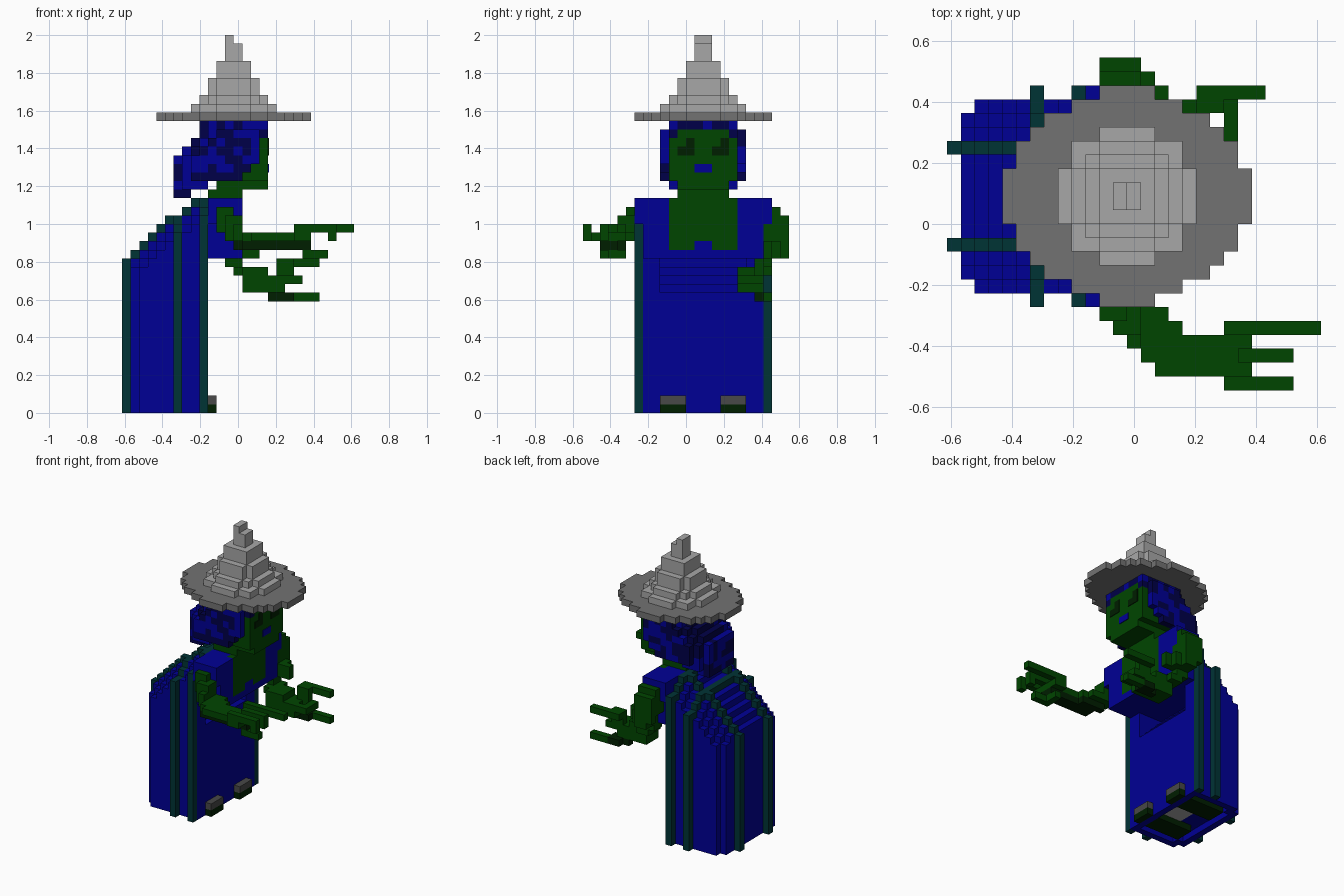
import bpy, bmesh, random
from mathutils import Vector

if "Cube" in bpy.data.objects:
    bpy.data.objects.remove(bpy.data.objects["Cube"])

random.seed(4)
V = 1 / 22                                # size of one block
ORIGIN = Vector((-13.5 * V, -12 * V, 0))  # corner of the block grid

COLOURS = {
    "blue": (0.0, 0.0, 0.3), "dark_blue": (0.0, 0.0, 0.065),
    "green": (0.0, 0.06, 0.0), "dark_green": (0.0, 0.013, 0.0),
    "teal": (0.0, 0.033, 0.036), "light_grey": (0.39, 0.39, 0.39),
    "mid_grey": (0.17, 0.17, 0.17), "shoe_grey": (0.065, 0.065, 0.065),
}
MATS = {}
for name, rgb in COLOURS.items():
    m = bpy.data.materials.new(name)
    m.use_nodes = True
    m.diffuse_color = (*rgb, 1)
    bsdf = m.node_tree.nodes["Principled BSDF"]
    bsdf.inputs["Base Color"].default_value = (*rgb, 1)
    bsdf.inputs["Roughness"].default_value = 1.0
    bsdf.inputs["Specular IOR Level"].default_value = 0.0
    MATS[name] = m


def part(name, boxes, *colours):
    """One object made of grid boxes (x0, x1, y0, y1, z0, z1[, material slot])."""
    bm = bmesh.new()
    for b in boxes:
        lo, hi = Vector(b[0:6:2]), Vector(b[1:6:2])
        verts = bmesh.ops.create_cube(bm, size=1)["verts"]
        for v in verts:
            v.co = ORIGIN + V * ((lo + hi) / 2 + v.co * (hi - lo))
        for f in {f for v in verts for f in v.link_faces}:
            f.material_index = b[6] if len(b) > 6 else 0
    mesh = bpy.data.meshes.new(name)
    bm.to_mesh(mesh)
    bm.free()
    for c in colours:
        mesh.materials.append(MATS[c])
    obj = bpy.data.objects.new(name, mesh)
    bpy.context.collection.objects.link(obj)
    return obj


def disc(halves, z0, z1):
    """Stepped round slab; halves are row half-widths from the centre outwards."""
    out = []
    for d, h in enumerate(halves):
        out.append((13 - h, 13 + h, 14 + d, 15 + d, z0, z1))
        out.append((13 - h, 13 + h, 13 - d, 14 - d, z0, z1))
    return out


# Hat
part("hat_brim", disc([9, 9, 8, 8, 7, 6, 4, 2], 34, 35), "mid_grey")
cone = disc([5, 5, 4, 4, 2], 35, 36) + disc([4, 4, 3, 2], 36, 37)
cone += disc([3, 3, 2], 37, 39) + disc([2, 2], 39, 41)
cone += [(12, 14, 13, 15, 41, 43), (12, 13, 13, 15, 43, 44)]
part("hat_cone", cone, "light_grey")

# Head, neck and face plates
part("head", [(10, 17, 10, 18, 27, 32), (10, 17, 11, 17, 32, 33),
              (11, 17, 11, 17, 26, 27), (10, 14, 11, 17, 24, 26)], "green")
F = 17.1
part("eyes", [(17, F, 11, 13, 30, 31), (17, F, 12, 13, 31, 32),
              (17, F, 15, 17, 30, 31), (17, F, 16, 17, 31, 32)], "dark_green")
part("mouth", [(17, F, 13, 15, 28, 29)], "blue")

# Mottled hair: per layer z, back x, front x, y margin
layers = [(33, 9, 17, 1), (32, 9, 17, 0), (31, 8, 16, 0), (30, 7, 16, 0), (29, 6, 16, 0),
          (28, 6, 15, 0), (27, 6, 14, 0), (26, 6, 11, 1), (25, 6, 8, 2)]
hair = []
for z, back, front, margin in layers:
    for x in range(back, front):
        inset = max(margin, 2 - (x - back), 1 if x == 16 else 0)
        for y in range(9 + inset, 19 - inset):
            in_head = x >= 10 and 10 <= y < 18 and z < 32
            in_brow = x >= 10 and 11 <= y < 17 and z == 32
            if not (in_head or in_brow):
                hair.append((x, x + 1, y, y + 1, z, z + 1, int(random.random() < 0.5)))
part("hair", hair, "blue", "dark_blue")

# Cape: columns under a stepped, rounded back
RIDGE = [18, 19, 20, 21, 22, 23, 23, 24, 25, 25]


def cape_top(x, y):
    d = min(y - 7, 20 - y)
    return RIDGE[x] - 1 - max(0, 2 - d)


cape, stripes = [], []
for x in range(1, 10):
    lo, hi = (8, 20) if x == 1 else (7, 21)
    for y in range(lo, hi):
        rim = x in (1, 9) or y in (lo, hi - 1) or (x == 2 and y in (8, 19))
        # the front is hollowed in steps between the skirt and the bodice
        hollow = 23 - x if x >= 6 and 9 <= y < 19 else 18
        cape.append((x, x + 1, y, y + 1, 0 if rim else 1, min(hollow, cape_top(x, y))))
        if cape_top(x, y) > 18:
            cape.append((x, x + 1, y, y + 1, 18, cape_top(x, y)))
        # raised bands over the back, and across the sides
        if y in (10, 17) or x in (6, 9):
            stripes.append((x, x + 1, y, y + 1, cape_top(x, y), cape_top(x, y) + 1))
part("cape", cape, "blue")
for y in (10, 17):
    stripes.append((0, 1, y, y + 1, 0, 18))
for x in (6, 9):
    for y, inner in ((6, 7), (21, 20)):
        stripes.append((x, x + 1, y, y + 1, 0, cape_top(x, inner) + 1))
part("cape_stripes", stripes, "teal")
part("skirt_lining", [(5, 9, 12, 16, 0.9, 1)], "light_grey")

# Bodice with a low neckline
part("bodice", [(10, 13, 6, 22, 22, 25), (10, 13, 7, 21, 18, 22),
                (13, 14, 6, 10, 22, 25), (13, 14, 18, 22, 22, 25),
                (13, 14, 7, 10, 18, 22), (13, 14, 18, 21, 18, 22),
                (13, 14, 10, 18, 18, 19), (13, 14, 13, 15, 19, 20)], "blue")
part("chest", [(13, 14, 10, 13, 19, 25), (13, 14, 15, 18, 19, 25),
               (13, 14, 13, 15, 20, 25)], "green")

# Shoes: a toe cap in front of the skirt and a long sole under it
for side, y in (("right", 9), ("left", 16)):
    part(side + "_shoe", [(10, 11, y, y + 3, 1, 2, 0), (10, 11, y, y + 3, 0, 1, 1),
                          (3, 9, y, y + 3, 0, 1, 1)], "shoe_grey", "dark_green")

# Right arm, raised and reaching forward
part("right_arm", [(11, 13, 5, 6, 23, 24), (11, 14, 5, 6, 21, 23), (12, 16, 5, 6, 20, 21),
                   (12, 14, 4, 5, 21, 23), (12, 17, 4, 5, 20, 21), (13, 17, 4, 5, 19, 20, 1),
                   (13, 14, 3, 4, 21, 22), (13, 17, 3, 4, 20, 21),
                   (14, 17, 2, 3, 20, 21), (17, 22, 1, 4, 20, 21), (15, 17, 1, 2, 20, 21),
                   (14, 22, 2, 4, 19, 20, 1)], "green", "dark_green")
part("right_fingers", [(20, 27, 4, 5, 21, 22), (20, 22, 4, 5, 20, 21),
                       (21, 25, 2, 3, 21, 22), (24, 25, 2, 3, 20, 21),
                       (20, 25, 0, 1, 21, 22), (20, 22, 0, 1, 20, 21),
                       (24, 25, 0, 1, 20, 21),
                       (21, 22, 2, 5, 18, 19), (22, 24, 2, 3, 18, 19)], "green")

# Left arm, lowered and bent inwards
part("left_arm", [(11, 14, 21, 23, 20, 24), (11, 14, 23, 24, 19, 23),
                  (12, 15, 21, 23, 18, 20), (12, 14, 23, 24, 18, 19),
                  (12, 14, 20, 22, 17, 18), (12, 16, 21, 22, 18, 20),
                  (13, 15, 19, 22, 16, 17), (14, 17, 18, 21, 15, 17),
                  (14, 19, 18, 21, 14, 16)], "green")
part("left_fingers", [(17, 21, 20, 21, 15, 16), (18, 23, 21, 22, 17, 18),
                      (18, 20, 20, 21, 16, 18), (20, 21, 18, 20, 15, 16),
                      (19, 20, 18, 19, 15, 16), (20, 23, 21, 22, 13, 14),
                      (17, 20, 20, 21, 13, 14, 1), (18, 20, 21, 22, 13, 14, 1)],
     "green", "dark_green")
